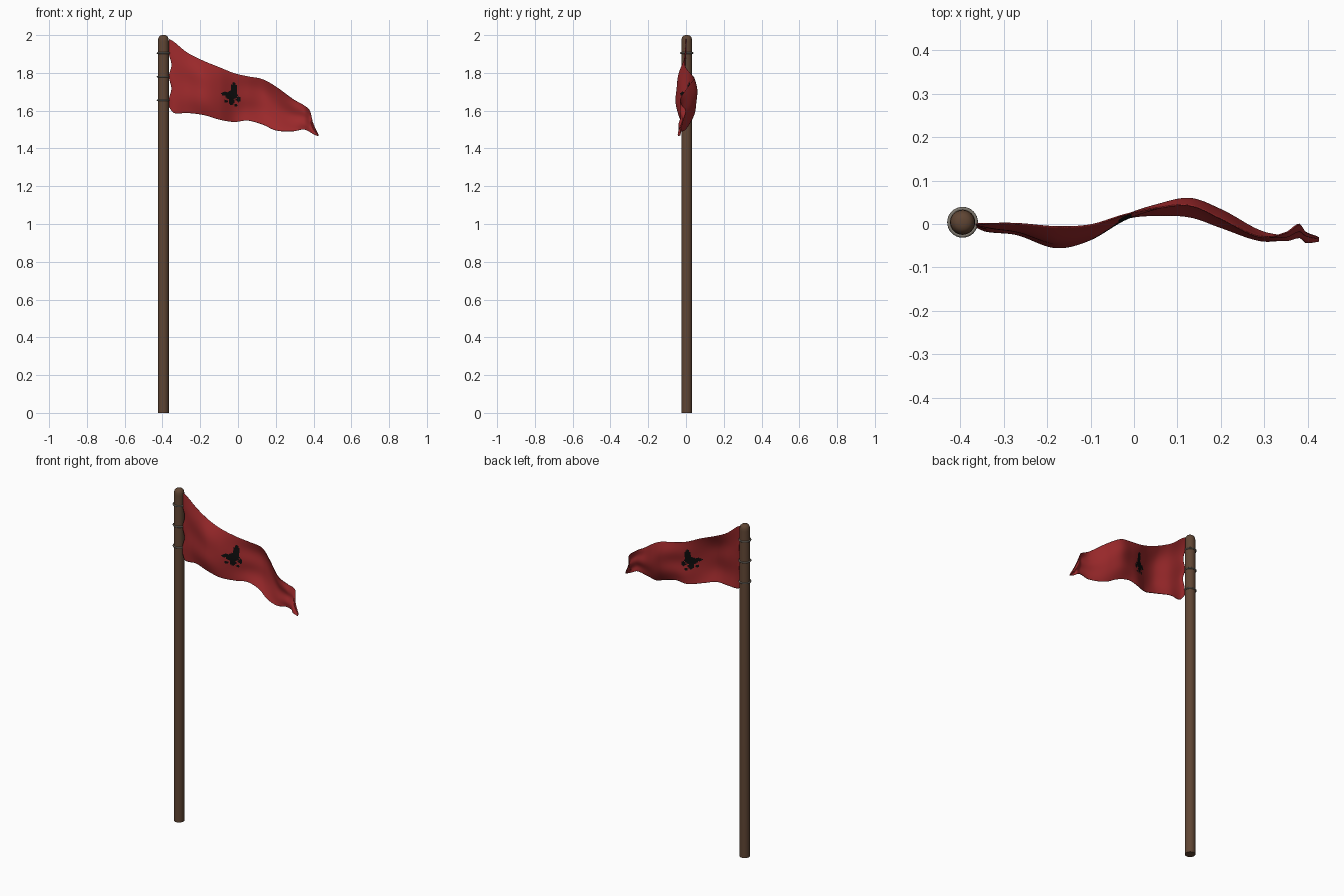
import bpy, bmesh, math

if "Cube" in bpy.data.objects:
    bpy.data.objects.remove(bpy.data.objects["Cube"])

def material(name, rgb):
    m = bpy.data.materials.new(name)
    m.diffuse_color = (*rgb, 1)
    m.use_nodes = True
    m.node_tree.nodes["Principled BSDF"].inputs["Base Color"].default_value = m.diffuse_color
    return m

WOOD = material("brown wood", (0.115, 0.06, 0.034))
RED = material("red cloth", (0.33, 0.022, 0.024))
BLACK = material("black paint", (0.004, 0.004, 0.004))
METAL = material("grey metal", (0.2, 0.18, 0.15))
PX, PY = -0.395, 0.004      # pole axis

def finish(bm, name, mats):
    mesh = bpy.data.meshes.new(name)
    bmesh.ops.recalc_face_normals(bm, faces=bm.faces[:])
    bm.to_mesh(mesh)
    bm.free()
    for m in mats:
        mesh.materials.append(m)
    ob = bpy.data.objects.new(name, mesh)
    bpy.context.collection.objects.link(ob)
    return ob

def smooth(ob, angle=40):
    bpy.ops.object.select_all(action='DESELECT')
    ob.select_set(True)
    bpy.context.view_layer.objects.active = ob
    bpy.ops.object.shade_smooth_by_angle(angle=math.radians(angle))

def lathe(name, profile, mat, n=32, closed=False):
    """Spin (radius, z) points around the pole axis."""
    bm = bmesh.new()
    rings = [[bm.verts.new((PX + r * math.cos(2 * math.pi * i / n),
                            PY + r * math.sin(2 * math.pi * i / n), z))
              for i in range(n)] for r, z in profile]
    pairs = list(zip(rings, rings[1:] + rings[:1])) if closed else list(zip(rings, rings[1:]))
    for a, b in pairs:
        for i in range(n):
            j = (i + 1) % n
            bm.faces.new((a[i], a[j], b[j], b[i]))
    if not closed:
        bm.faces.new(rings[0])
        bm.faces.new(rings[-1])
    ob = finish(bm, name, [mat])
    smooth(ob)
    return ob

# Pole with a rounded top
lathe("pole", [(0.029, 0), (0.029, 1.965), (0.0275, 1.98), (0.0235, 1.991),
               (0.017, 1.997), (0.008, 2.0)], WOOD)

# Three rings that hold the cloth
RING_Z = (1.655, 1.78, 1.905)
for k, z in enumerate(RING_Z):
    prof = [(0.031 + 0.0045 * math.cos(a), z + 0.0045 * math.sin(a))
            for a in (2 * math.pi * i / 10 for i in range(10))]
    lathe(f"ring_{k + 1}", prof, METAL, closed=True)

# Cloth stations: x, z top, z bottom, y at top, middle and bottom
STATIONS = [
    (-0.365, 1.980, 1.620, 0.000, -0.004, -0.006),
    (-0.340, 1.965, 1.588, 0.001, -0.012, -0.016),
    (-0.270, 1.908, 1.588, 0.001, -0.022, -0.014),
    (-0.180, 1.862, 1.577, -0.006, -0.052, -0.036),
    (-0.100, 1.830, 1.553, -0.002, -0.034, -0.026),
    (-0.020, 1.798, 1.540, 0.022, 0.014, 0.012),
    (0.050, 1.782, 1.548, 0.036, 0.040, 0.020),
    (0.130, 1.766, 1.527, 0.042, 0.057, 0.016),
    (0.200, 1.727, 1.496, 0.012, 0.032, -0.008),
    (0.290, 1.662, 1.491, -0.030, -0.020, -0.038),
    (0.350, 1.627, 1.500, -0.020, -0.032, -0.036),
    (0.382, 1.595, 1.486, 0.000, -0.022, -0.030),
    (0.395, 1.540, 1.478, -0.018, -0.030, -0.042),
    (0.425, 1.474, 1.465, -0.030, -0.034, -0.040),
]

def station(x):
    """Smooth (Hermite) interpolation of the stations at x."""
    P = STATIONS
    i = max(k for k in range(len(P) - 1) if P[k][0] <= x + 1e-9)
    h = P[i + 1][0] - P[i][0]
    t = (x - P[i][0]) / h
    def slope(k, c):
        a, b = P[max(k - 1, 0)], P[min(k + 1, len(P) - 1)]
        return (b[c] - a[c]) / (b[0] - a[0])
    return [(2*t**3 - 3*t*t + 1) * P[i][c] + (t**3 - 2*t*t + t) * h * slope(i, c)
            + (3*t*t - 2*t**3) * P[i + 1][c] + (t**3 - t*t) * h * slope(i + 1, c)
            for c in range(1, 6)]

# Flag cloth: fine grid between the top and bottom edges
NU, NV = 130, 56
X0, X1 = STATIONS[0][0], STATIONS[-1][0]
bm = bmesh.new()
grid = []
for i in range(NU + 1):
    x = X0 + (X1 - X0) * i / NU
    zt, zb, yt, ym, yb = station(x)
    col = []
    for j in range(NV + 1):
        v = j / NV
        z = zb + (zt - zb) * v
        y = (yb * (1 - v) * (1 - 2 * v) + ym * 4 * v * (1 - v) + yt * v * (2 * v - 1))
        y += 0.005 * math.sin(3 * math.pi * v) * math.sin(11 * x + 1) * math.sin(math.pi * v)
        # hoist edge is pulled in between the rings
        near = max(0, 1 - (x - X0) / 0.07) ** 2
        sag = math.sin(math.pi * (z - 1.655) / 0.125) ** 2 if 1.655 < z < 1.905 else 0
        col.append(bm.verts.new((x + 0.013 * sag * near, y, z)))
    grid.append(col)

# Dark painted patch: union of ellipses (x, z, radius x, radius z)
PATCH = [(-0.022, 1.715, 0.016, 0.036), (-0.035, 1.682, 0.032, 0.024),
         (-0.070, 1.690, 0.019, 0.010), (-0.035, 1.650, 0.014, 0.022),
         (-0.065, 1.650, 0.010, 0.008), (0.002, 1.660, 0.012, 0.014),
         (-0.012, 1.628, 0.009, 0.007)]
for i in range(NU):
    for j in range(NV):
        f = bm.faces.new((grid[i][j], grid[i + 1][j], grid[i + 1][j + 1], grid[i][j + 1]))
        c = f.calc_center_median()
        if any(((c.x - a) / r) ** 2 + ((c.z - b) / s) ** 2 < 1 for a, b, r, s in PATCH):
            f.material_index = 1
flag = finish(bm, "flag_cloth", [RED, BLACK])
smooth(flag, 60)
mod = flag.modifiers.new("thickness", 'SOLIDIFY')
mod.thickness = 0.003
mod.offset = 0
